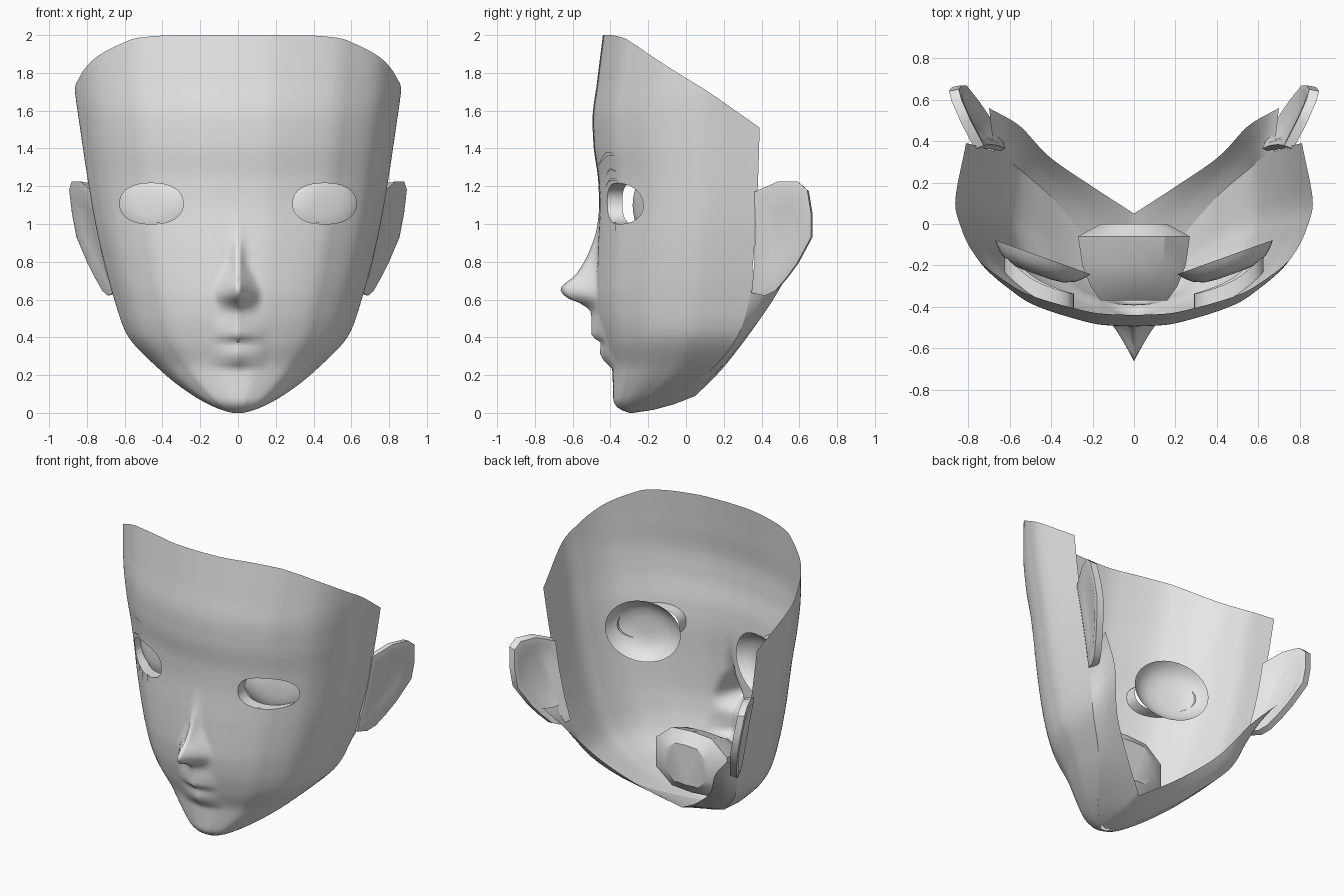
import bpy, bmesh, math
from mathutils import Vector

if "Cube" in bpy.data.objects:
    bpy.data.objects.remove(bpy.data.objects["Cube"])

skin = bpy.data.materials.new("light_grey")
skin.diffuse_color = (0.8, 0.8, 0.8, 1)
skin.use_nodes = True
skin.node_tree.nodes["Principled BSDF"].inputs["Base Color"].default_value = skin.diffuse_color


def curve(pts, v):
    """Monotone smooth interpolation through (v, value) pairs."""
    v = min(max(v, pts[0][0]), pts[-1][0])
    d = [(b[1] - a[1]) / (b[0] - a[0]) for a, b in zip(pts, pts[1:])]
    m = [d[0]] + [2 * a * b / (a + b) if a * b > 0 else 0 for a, b in zip(d, d[1:])] + [d[-1]]
    k = 0
    while k < len(d) - 1 and v > pts[k + 1][0]:
        k += 1
    h = pts[k + 1][0] - pts[k][0]
    t = (v - pts[k][0]) / h
    return ((2*t**3 - 3*t*t + 1) * pts[k][1] + (t**3 - 2*t*t + t) * h * m[k]
            + (3*t*t - 2*t**3) * pts[k + 1][1] + (t**3 - t*t) * h * m[k + 1])


def finish(bm, name, angle=40, mirror=True):
    me = bpy.data.meshes.new(name)
    bm.to_mesh(me)
    bm.free()
    me.materials.append(skin)
    ob = bpy.data.objects.new(name, me)
    bpy.context.collection.objects.link(ob)
    bpy.ops.object.select_all(action='DESELECT')
    ob.select_set(True)
    bpy.context.view_layer.objects.active = ob
    bpy.ops.object.shade_smooth_by_angle(angle=math.radians(angle))
    if mirror:
        ob.modifiers.new("mirror", 'MIRROR').merge_threshold = 0.0005
    return ob


def loft(bm, rings, closed=True, caps=(False, False)):
    vr = [[bm.verts.new(p) for p in r] for r in rings]
    n = len(vr[0])
    for a, b in zip(vr, vr[1:]):
        for i in range(n if closed else n - 1):
            j = (i + 1) % n
            bm.faces.new((a[i], a[j], b[j], b[i]))
    if caps[0]:
        bm.faces.new(vr[0][::-1])
    if caps[1]:
        bm.faces.new(vr[-1])
    return vr


# Head curves by height: half width, back edge, front base, front centre, feature width
WIDTH = [(0, .03), (.02, .1), (.1, .25), (.225, .41), (.42, .59), (.6, .655), (.8, .71),
         (1, .755), (1.2, .79), (1.5, .835), (1.72, .865), (2, .885)]
BACK = [(0, -.28), (.03, -.2), (.13, 0), (.2, .1), (.3, .2), (.4, .27), (.5, .31),
        (.64, .34), (1.2, .38), (1.5, .39), (2, .41)]
UPPER = [(1.1, -.46), (1.23, -.465), (1.42, -.49), (1.55, -.495), (1.76, -.47), (2, -.44)]
BASE = [(0, -.3), (.025, -.36), (.07, -.385), (.227, -.39), (.37, -.43), (.53, -.465),
        (.65, -.475), (.86, -.47)] + UPPER
CENTRE = [(0, -.3), (.025, -.36), (.07, -.385), (.227, -.39), (.27, -.43), (.32, -.455),
          (.37, -.452), (.41, -.5), (.49, -.5), (.535, -.505), (.58, -.56), (.615, -.64),
          (.655, -.665), (.73, -.585), (.86, -.51), (.99, -.47)] + UPPER
FEATURE = [(.2, .17), (.45, .15), (.53, .11), (.62, .125), (.7, .1), (.83, .05), (1, .05)]
# Cross-section profile by column: width fraction, depth fraction, top edge height
XF = list(enumerate([0, .35, .6, .7, .86, .955, 1, .97]))
DEPTH = [(0, 0), (.45, .007)] + list(enumerate([.045, .13, .195, .333, .505, .68, 1], 1))
TOP = list(enumerate([2, 2, 1.985, 1.955, 1.88, 1.79, 1.7, 1.51]))


def shell(t, z):
    x = curve(WIDTH, z) * curve(XF, t)
    base = curve(BASE, z)
    bump = max(0, 1 - x / curve(FEATURE, z)) ** 1.2
    y = base + (curve(BACK, z) - base) * curve(DEPTH, t) + (curve(CENTRE, z) - base) * bump
    return Vector((x, y, z))


def on_face(x, z, lift=0.0):
    lo, hi = 0, 6
    for _ in range(18):
        mid = (lo + hi) / 2
        lo, hi = (mid, hi) if curve(WIDTH, z) * curve(XF, mid) < x else (lo, mid)
    p = shell(lo, z)
    return Vector((x, p.y - lift, z))


EX, EZ, RX, RZ = .458, 1.108, .168, .108


def eye_radius(p):
    return (abs((p.x - EX) / RX) ** 2.3 + abs((p.z - EZ) / RZ) ** 2.3) ** (1 / 2.3)


# Face shell
bm = bmesh.new()
cols = [i / 14 for i in range(14)] + [1 + i / 9 for i in range(55)]
rows = 92
loft(bm, [[shell(t, curve(TOP, t) * (j / rows) ** 1.1) for t in cols]
          for j in range(rows + 1)], closed=False)
# Eye openings with lids turned inwards
hole = [f for f in bm.faces if f.calc_center_median().y < 0 and eye_radius(f.calc_center_median()) < 1]
rim = [e for e in {e for f in hole for e in f.edges} if any(f not in hole for f in e.link_faces)]
bmesh.ops.delete(bm, geom=hole, context='FACES')
for v in {v for e in rim for v in e.verts}:
    r = eye_radius(v.co)
    v.co = on_face(EX + (v.co.x - EX) / r, EZ + (v.co.z - EZ) / r)
out = bmesh.ops.extrude_edge_only(bm, edges=rim)
for v in out["geom"]:
    if isinstance(v, bmesh.types.BMVert):
        v.co.y += .08
finish(bm, "face_shell", 50)

# Underside of the jaw, reaching back to the neck opening
bm = bmesh.new()
NX = [(0, 0), (.25, .2), (.5, .415), (.75, .56), (1, .7)]
NY = [(0, .05), (.25, .18), (.5, .33), (.75, .48), (1, .56)]
NZ = [(0, .09), (.25, .22), (.5, .41), (.75, .63), (1, .78)]
rings = []
for k in range(33):
    u = k / 32
    a = shell(7, .75 * u ** 1.4) if k else Vector((0, -.28, 0))
    b = Vector((curve(NX, u), curve(NY, u), curve(NZ, u)))
    rings.append([a.lerp(b, s) - Vector((0, 0, .06 * s * (1 - s))) for s in (1, .66, .33, 0)])
loft(bm, rings, closed=False)
for f in bm.faces:
    f.normal_update()
    if f.normal.z > 0:
        f.normal_flip()
finish(bm, "jaw_underside", 50)

# Ears: flared blades with a rolled rim
bm = bmesh.new()
EAR = [(.36, 1.17), (.485, 1.225), (.59, 1.225), (.64, 1.18), (.66, 1.055), (.66, .93), (.585, .79),
       (.53, .715), (.47, .645), (.415, .62), (.345, .635), (.36, .8), (.365, 1)]


def ear_ring(scale, dx):
    ring = []
    for y, z in EAR:
        y, z = .5 + (y - .5) * scale, .95 + (z - .95) * scale
        ring.append((.9 + .44 * (y - .64) + .19 * (z - 1.18) + dx, y - dx * .3, z))
    return ring


loft(bm, [ear_ring(*p) for p in ((.5, -.012), (.85, 0), (1, -.006), (.97, -.05), (.78, -.045), (.6, -.025))],
     caps=(True, True))
bmesh.ops.recalc_face_normals(bm, faces=bm.faces)
finish(bm, "ear")

# Eye dishes behind the openings
bm = bmesh.new()
c, side, fwd = Vector((.44, -.16, 1.1)), Vector((.94, .337, 0)), Vector((.337, -.94, 0))
rings = []
for r in (1, .95, .87, .75, .55, .3):
    rings.append([c + side * .245 * r * math.cos(a) + Vector((0, 0, .21 * r * math.sin(a)))
                  + fwd * .09 * (1 - r ** 4) for a in [math.tau * i / 32 for i in range(32)]])
loft(bm, rings, caps=(False, True))
for f in bm.faces:
    f.normal_update()
    if f.normal.dot(fwd) < 0:
        f.normal_flip()
finish(bm, "eye_dish", 60)

# Mouth cavity behind the lips
bm = bmesh.new()
OCT = [(1, .5), (.55, 1), (0, 1.05), (-.55, 1), (-1, .5), (-1, -.5), (-.55, -1), (0, -1.05), (.55, -1), (1, -.5)]
loft(bm, [[(hx * x, y, .36 + hz * z) for x, z in OCT] for y, hx, hz in
          ((-.37, .16, .015), (-.3, .21, .09), (-.2, .25, .15), (-.06, .27, .2), (0, .16, .13))],
     caps=(False, True))
bmesh.ops.recalc_face_normals(bm, faces=bm.faces)
finish(bm, "mouth_cavity", 30, mirror=False)


# Brows, lid creases and lashes as thin plates lying on the skin
def ribbon(bm, pts, width):
    n = 10
    x0, x1 = pts[0][0], pts[-1][0]
    low, high = [], []
    for i in range(n + 1):
        x = x0 + (x1 - x0) * i / n
        z, w = curve(pts, x), width * (.1 + math.sin(math.pi * i / n))
        low.append(on_face(x, z - w / 2, .004))
        high.append(on_face(x, z + w / 2, .004))
    loft(bm, [low, high], closed=False)


bm = bmesh.new()
ribbon(bm, [(.2, 1.31), (.3, 1.345), (.4, 1.37), (.54, 1.365)], .02)
finish(bm, "brow")
bm = bmesh.new()
ribbon(bm, [(.28, 1.19), (.38, 1.235), (.52, 1.235), (.65, 1.19)], .014)
ribbon(bm, [(.3, 1.25), (.4, 1.29), (.5, 1.27)], .008)
for x, z in ((.42, 1.0), (.48, .99), (.54, .995), (.59, 1.02)):
    bm.faces.new([bm.verts.new(on_face(x + dx, z + dz, .005))
                  for dx, dz in ((-.008, .01), (.01, -.04), (.01, .01))])
finish(bm, "lashes")
